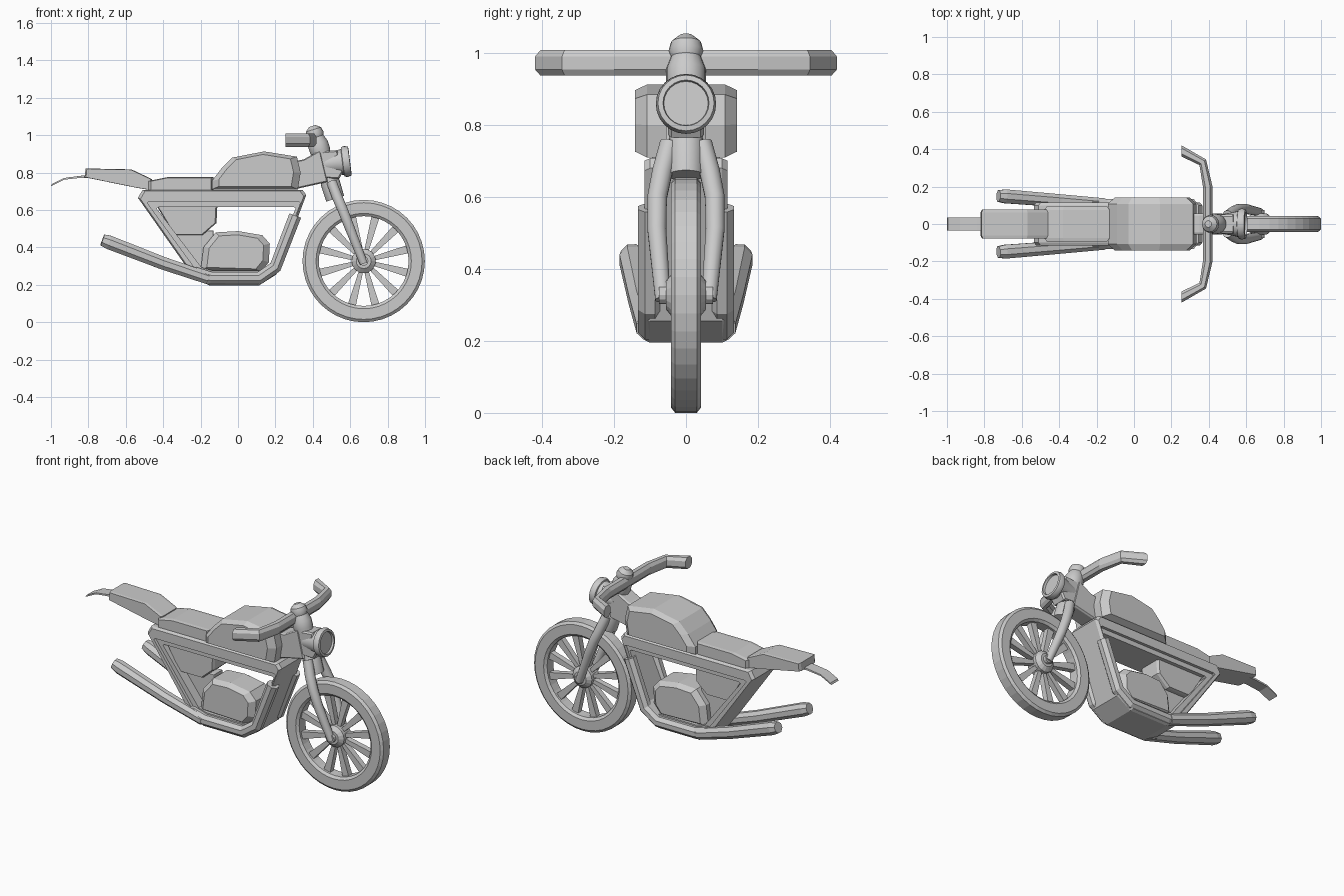
import bpy, bmesh, math
from mathutils import Vector

grey = bpy.data.materials.new("grey")
grey.diffuse_color = (0.6, 0.6, 0.6, 1)


def finish(name, bm, smooth=0):
    bmesh.ops.recalc_face_normals(bm, faces=bm.faces)
    me = bpy.data.meshes.new(name)
    bm.to_mesh(me)
    bm.free()
    me.materials.append(grey)
    if smooth:
        me.polygons.foreach_set("use_smooth", [True] * len(me.polygons))
        me.set_sharp_from_angle(angle=math.radians(smooth))
    ob = bpy.data.objects.new(name, me)
    bpy.context.collection.objects.link(ob)
    return ob


def loft(name, loops, closed=False, smooth=0):
    """Skin a row of equal-length point loops; cap the ends unless closed."""
    bm = bmesh.new()
    rows = [[bm.verts.new(p) for p in lp] for lp in loops]
    n, m = len(rows[0]), len(rows)
    for j in range(m if closed else m - 1):
        a, b = rows[j], rows[(j + 1) % m]
        for i in range(n):
            k = (i + 1) % n
            bm.faces.new((a[i], a[k], b[k], b[i]))
    if not closed:
        bm.faces.new(rows[0])
        bm.faces.new(rows[-1])
    return finish(name, bm, smooth)


def shrink(poly, s):
    cx = (min(p[0] for p in poly) + max(p[0] for p in poly)) / 2
    cz = (min(p[1] for p in poly) + max(p[1] for p in poly)) / 2
    return [(cx + (x - cx) * s, cz + (z - cz) * s) for x, z in poly]


def at_y(poly, y):
    return [(x, y, z) for x, z in poly]


def slab(name, poly, inner, outer, s):
    """Side profile extruded across y with chamfered flanks."""
    small = shrink(poly, s)
    return loft(name, [at_y(small, -outer), at_y(poly, -inner),
                       at_y(poly, inner), at_y(small, outer)])


def lathe(name, profile, origin, axis, n, closed=False, smooth=0):
    """Revolve (radius, height) points around an axis."""
    q = Vector(axis).to_track_quat('Z', 'Y')
    loops = [[Vector(origin) + q @ Vector((r * math.cos(2 * math.pi * i / n),
                                           r * math.sin(2 * math.pi * i / n), h))
              for i in range(n)] for r, h in profile]
    return loft(name, loops, closed, smooth)


def tube(name, pts, radii, n, up=(0, 1, 0), squash=1.0, smooth=0):
    """Sweep an n-sided section; squash scales it across the up direction."""
    pts = [Vector(p) for p in pts]
    loops = []
    for i, p in enumerate(pts):
        d0 = (p - pts[max(i - 1, 0)]).normalized()
        d1 = (pts[min(i + 1, len(pts) - 1)] - p).normalized()
        side = (d0 + d1).cross(Vector(up)).normalized()
        u = side.cross(d0 + d1).normalized()
        loops.append([p + radii[i] * (u * math.sin(a) + side * squash * math.cos(a))
                      for a in ((j + 0.5) * 2 * math.pi / n for j in range(n))])
    return loft(name, loops, smooth=smooth)


# Front wheel
hub = (0.672, 0, 0.327)
lathe("tyre", [(0.24, -0.03), (0.255, -0.042), (0.312, -0.042), (0.327, -0.03),
               (0.327, 0.03), (0.312, 0.042), (0.255, 0.042), (0.24, 0.03)],
      hub, (0, 1, 0), 40, closed=True)
lathe("wheel_hub", [(0.04, -0.055), (0.065, -0.035), (0.065, 0.035), (0.04, 0.055)],
      hub, (0, 1, 0), 16)
lathe("axle", [(0.025, -0.075), (0.025, 0.075)], hub, (0, 1, 0), 12)
for k in range(12):
    a = 2 * math.pi * (k + 0.5) / 12
    d, t = Vector((math.cos(a), 0, math.sin(a))), Vector((-math.sin(a), 0, math.cos(a)))
    loops = [[Vector(hub) + d * r + t * w * i + Vector((0, 0.017 * j, 0))
              for i, j in ((-1, -1), (1, -1), (1, 1), (-1, 1))]
             for r, w in ((0.05, 0.011), (0.25, 0.022))]
    loft("spoke", loops)

# Fork legs
for s in (-1, 1):
    tube("fork_leg", [(0.50, s * 0.045, 0.75), (0.53, s * 0.066, 0.67),
                      (0.56, s * 0.08, 0.60), (0.595, s * 0.081, 0.51),
                      (0.672, s * 0.064, 0.315)],
         [0.028, 0.029, 0.028, 0.027, 0.022], 12, smooth=40)

# Steering column with domed cap and collar
foot = Vector((0.52, 0, 0.66))
axis = Vector((0.40, 0, 1.04)) - foot
lathe("steering_column", [(0.05, 0.0), (0.052, 0.09), (0.046, 0.11), (0.046, 0.22),
                          (0.055, 0.27), (0.055, 0.31), (0.042, 0.345),
                          (0.048, 0.365), (0.042, 0.388), (0.018, 0.408)],
      foot, axis, 16, smooth=35)

# Headlight: housing, rim and lens
look = Vector((0.98, 0, 0.12))
lamp = (0.585, 0, 0.86)
lathe("headlight_housing", [(0.05, -0.13), (0.062, -0.06), (0.072, -0.02)],
      lamp, look, 20, smooth=40)
lathe("headlight_rim", [(0.062, -0.03), (0.078, -0.025), (0.084, -0.01), (0.078, 0.012),
                        (0.064, 0.014), (0.06, -0.005)], lamp, look, 24, closed=True, smooth=40)
lathe("headlight_lens", [(0.064, -0.02), (0.064, 0.002)], lamp, look, 24)
slab("headlight_bracket", [(0.45, 0.77), (0.42, 0.91), (0.53, 0.92), (0.56, 0.80), (0.54, 0.765)],
     0.04, 0.05, 0.9)

# Handlebar halves, swept back with flat-cut grips
for s in (-1, 1):
    loops = []
    for x0, y0, x1, y1 in ((0.42, 0, 0.37, 0), (0.42, 0.20, 0.37, 0.19),
                           (0.385, 0.345, 0.35, 0.315), (0.255, 0.42, 0.255, 0.36)):
        row = []
        for f, z in ((0, 0.955), (0, 0.99), (0.25, 1.008), (0.75, 1.008),
                     (1, 0.99), (1, 0.955), (0.75, 0.938), (0.25, 0.938)):
            row.append((x0 + (x1 - x0) * f, s * (y0 + (y1 - y0) * f), z))
        loops.append(row)
    loft("handlebar", loops)

# Neck, tank, seat and tail
slab("frame_neck", [(0.30, 0.71), (0.30, 0.86), (0.35, 0.87), (0.44, 0.92), (0.48, 0.75)],
     0.045, 0.055, 0.92)
slab("fuel_tank", [(-0.14, 0.71), (-0.14, 0.755), (-0.09, 0.82), (-0.03, 0.88), (0.14, 0.913),
                   (0.315, 0.885), (0.335, 0.80), (0.32, 0.71)], 0.108, 0.142, 0.84)
seat = [(-0.48, 0.70), (-0.48, 0.755), (-0.38, 0.775), (-0.13, 0.775), (-0.13, 0.70)]
slab("seat", seat, 0.075, 0.095, 0.92)
slab("tail", [(-0.82, 0.775), (-0.815, 0.822), (-0.57, 0.817), (-0.46, 0.765),
              (-0.46, 0.705), (-0.55, 0.72)], 0.062, 0.077, 0.96)
slab("rear_fender", [(-0.78, 0.772), (-0.84, 0.772), (-0.93, 0.762), (-1.0, 0.727),
                     (-0.995, 0.738), (-0.93, 0.771), (-0.84, 0.783), (-0.78, 0.785)],
     0.033, 0.035, 0.99)

# Frame: a wide loop with a stepped opening through it
outer = [(-0.535, 0.665), (-0.51, 0.708), (0.345, 0.708), (0.365, 0.68),
         (0.205, 0.255), (0.11, 0.195), (-0.15, 0.195), (-0.235, 0.238)]
step = [(-0.485, 0.638), (-0.475, 0.645), (0.325, 0.645), (0.333, 0.638),
        (0.20, 0.30), (0.12, 0.24), (-0.145, 0.24), (-0.215, 0.268)]
hole = [(-0.435, 0.608), (-0.425, 0.615), (0.30, 0.615), (0.308, 0.608),
        (0.19, 0.328), (0.12, 0.277), (-0.14, 0.277), (-0.195, 0.293)]
half = [(outer, 0.10), (shrink(outer, 0.97), 0.116), (step, 0.116), (step, 0.098), (hole, 0.098)]
loft("main_frame", [at_y(p, -y) for p, y in half] + [at_y(p, y) for p, y in half[::-1]],
     closed=True)

# Engine block, airbox and the web joining them
slab("engine", [(-0.20, 0.275), (-0.185, 0.40), (-0.12, 0.48), (0.0, 0.487), (0.13, 0.465),
                (0.17, 0.42), (0.165, 0.32), (0.12, 0.265)], 0.07, 0.10, 0.82)
slab("airbox", [(-0.44, 0.63), (-0.11, 0.63), (-0.115, 0.53), (-0.19, 0.465), (-0.34, 0.465)],
     0.06, 0.075, 0.95)
slab("engine_web", [(-0.36, 0.49), (-0.13, 0.49), (-0.13, 0.27), (-0.20, 0.27)],
     0.035, 0.04, 0.97)

# Exhaust pipes with flaring mufflers
for s in (-1, 1):
    tube("exhaust_pipe", [(0.306, s * 0.10, 0.57), (0.20, s * 0.10, 0.295),
                          (0.115, s * 0.10, 0.236), (-0.145, s * 0.10, 0.236),
                          (-0.23, s * 0.104, 0.262)], [0.036] * 5, 8)
    tube("muffler", [(-0.16, s * 0.105, 0.235), (-0.40, s * 0.125, 0.315),
                     (-0.69, s * 0.148, 0.427), (-0.725, s * 0.15, 0.44)],
         [0.035, 0.037, 0.04, 0.033], 8)
